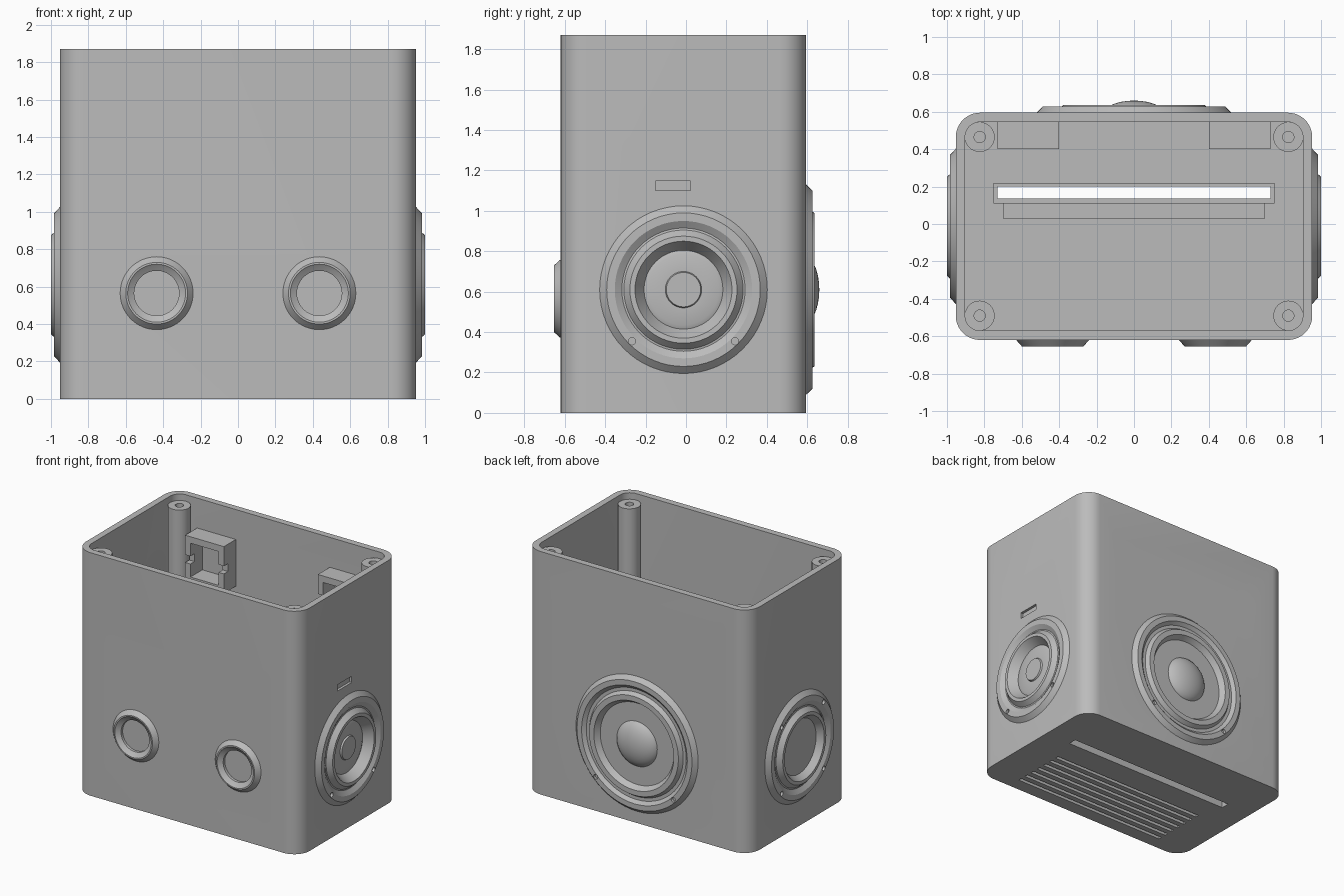
import bpy, bmesh, math
from mathutils import Matrix, Vector

cube = bpy.data.objects.get("Cube")
if cube:
    bpy.data.objects.remove(cube)

grey = bpy.data.materials.new("plain_grey")
grey.use_nodes = True
grey.diffuse_color = (0.5, 0.5, 0.5, 1)
grey.node_tree.nodes["Principled BSDF"].inputs["Base Color"].default_value = (0.5, 0.5, 0.5, 1)

W, FRONT, BACK, H, T = 0.953, -0.62, 0.595, 1.87, 0.05
MID = (FRONT + BACK) / 2


def finish(name, bm, matrix=None):
    if matrix:
        bm.transform(matrix)
    bmesh.ops.recalc_face_normals(bm, faces=bm.faces)
    mesh = bpy.data.meshes.new(name)
    bm.to_mesh(mesh)
    bm.free()
    mesh.materials.append(grey)
    obj = bpy.data.objects.new(name, mesh)
    bpy.context.collection.objects.link(obj)
    return obj


def prism(name, outline, z0, z1, matrix=None):
    """Extrude a flat outline along local z."""
    bm = bmesh.new()
    face = bm.faces.new([bm.verts.new((x, y, z0)) for x, y in outline])
    new = bmesh.ops.extrude_face_region(bm, geom=[face])["geom"]
    verts = [g for g in new if isinstance(g, bmesh.types.BMVert)]
    bmesh.ops.translate(bm, verts=verts, vec=(0, 0, z1 - z0))
    return finish(name, bm, matrix)


def rounded(hx, hy, r, cx=0, cy=0, n=10):
    pts = []
    for k, (sx, sy) in enumerate([(1, 1), (-1, 1), (-1, -1), (1, -1)]):
        for i in range(n + 1):
            a = (k + i / n) * math.pi / 2
            pts.append((cx + sx * (hx - r) + r * math.cos(a), cy + sy * (hy - r) + r * math.sin(a)))
    return pts


def circle(r, cx=0, cy=0, n=48):
    return [(cx + r * math.cos(i * math.tau / n), cy + r * math.sin(i * math.tau / n)) for i in range(n)]


def box(name, x0, x1, y0, y1, z0, z1):
    return prism(name, [(x0, y0), (x1, y0), (x1, y1), (x0, y1)], z0, z1)


def lathe(name, profile, matrix):
    """Turn a radius/height profile around local z."""
    bm = bmesh.new()
    verts = [bm.verts.new((r, 0, h)) for r, h in profile]
    edges = [bm.edges.new(pair) for pair in zip(verts, verts[1:])]
    bmesh.ops.spin(bm, geom=verts + edges, cent=(0, 0, 0), axis=(0, 0, 1), angle=math.tau, steps=64)
    bmesh.ops.remove_doubles(bm, verts=bm.verts, dist=0.0005)
    return finish(name, bm, matrix)


def wall(normal, x, y, z):
    """Local z points out of the wall, local y points up."""
    n, up = Vector(normal), Vector((0, 0, 1))
    side = up.cross(n)
    return Matrix.Translation((x, y, z)) @ Matrix((side, up, n)).transposed().to_4x4()


def cut(obj, cutters):
    for c in cutters:
        mod = obj.modifiers.new("cut", "BOOLEAN")
        mod.operation, mod.solver, mod.object = "DIFFERENCE", "EXACT", c
    graph = bpy.context.evaluated_depsgraph_get()
    mesh = bpy.data.meshes.new_from_object(obj.evaluated_get(graph))
    obj.modifiers.clear()
    obj.data = mesh
    for c in cutters:
        bpy.data.objects.remove(c)


def speaker(name, profile, hole, screw_r, screw_h, matrix):
    obj = lathe(name, profile + [(hole, 0), (hole, -T), (0, -T)], matrix)
    cut(obj, [prism("screw_hole", circle(0.018, sx * screw_r, sy * screw_r, 16), screw_h - 0.02, 0.1, matrix)
              for sx in (1, -1) for sy in (1, -1)])
    return prism("speaker_opening", circle(hole, n=64), -0.1, 0.1, matrix)


cutters = []

# Speakers on both sides and on the back
side_profile = [(0, 0), (0.085, 0), (0.09, -0.012), (0.175, -0.012), (0.195, -0.02), (0.24, 0.047),
                (0.265, 0.047), (0.295, 0.012), (0.305, 0.01), (0.34, 0.032), (0.38, 0.032), (0.415, 0)]
for name, s in (("left", 1), ("right", -1)):
    cutters.append(speaker(name + "_speaker", side_profile, 0.35, 0.255, 0.032,
                           wall((s, 0, 0), s * W, MID, 0.61)))
dome = [(0.18 * math.sin(a), -0.025 + 0.09 * math.cos(a)) for a in [i * math.pi / 16 for i in range(9)]]
back_profile = dome + [(0.2, -0.03), (0.29, -0.005), (0.3, -0.02), (0.34, 0.04), (0.38, 0.04),
                       (0.4, 0.01), (0.425, 0.01), (0.45, 0.032), (0.49, 0.032), (0.52, 0)]
cutters.append(speaker("back_speaker", back_profile, 0.43, 0.33, 0.032, wall((0, 1, 0), 0, BACK, 0.61)))

# Front ports
port_profile = [(0, -0.01), (0.12, -0.01), (0.12, 0.01), (0.145, 0.026), (0.155, 0.034), (0.165, 0.034), (0.195, 0)]
for name, s in (("left", 1), ("right", -1)):
    place = wall((0, -1, 0), s * 0.435, FRONT, 0.565)
    lathe(name + "_port", port_profile + [(0.15, 0), (0.15, -T), (0, -T)], place)
    cutters.append(prism("port_opening", circle(0.15), -0.1, 0.1, place))

# Back button holes and engraved chevrons
for x, r in ((-0.56, 0.11), (0, 0.075), (0.56, 0.11)):
    cutters.append(prism("button_hole", circle(r), -0.1, 0.1, wall((0, 1, 0), x, BACK, 1.46)))
for s in (1, -1):
    for shift in (-0.04, 0.04):
        place = wall((0, 1, 0), s * 0.56, BACK, 1.21)
        tip = [(0.035, 0), (-0.035, 0.05), (-0.035, 0.025), (0, 0), (-0.035, -0.025), (-0.035, -0.05)]
        cutters.append(prism("chevron", [(-s * x + shift, y) for x, y in tip], -0.02, 0.02, place))

# Switch slot and indicator on the left wall
side = wall((1, 0, 0), W, -0.065, 0)
cutters.append(prism("switch_slot", rounded(0.245, 0.08, 0.079, 0, 1.27), -0.1, 0.1, side))
cutters.append(prism("indicator", rounded(0.087, 0.024, 0.002, 0, 1.125, 1), -0.02, 0.02, side))

# Underside slot and grooves
cutters.append(box("bottom_slot", -0.73, 0.73, 0.135, 0.2, -0.1, 0.3))
for i in range(7):
    y = -0.5 + i * 0.07
    cutters.append(box("groove", -0.67, 0.67, y - 0.014, y + 0.014, -0.1, 0.025))

# Open-topped case
half = (BACK - FRONT) / 2
case = prism("case", rounded(W, half, 0.13, 0, MID), 0, H)
cutters.insert(0, prism("cavity", rounded(W - T, half - T, 0.08, 0, MID), T, H + 0.2))
cut(case, cutters)

# Corner screw posts
for sx in (1, -1):
    for y in (-0.49, 0.465):
        post = prism("screw_post", circle(0.08, sx * 0.825, y, 32), T - 0.01, 1.82)
        cut(post, [prism("pilot", circle(0.03, sx * 0.825, y, 24), 1.5, 2)])

# Button brackets behind the back wall
for s in (1, -1):
    cx = s * 0.565
    bracket = box("button_bracket", cx - 0.165, cx + 0.165, 0.4, BACK - T, 1.28, 1.64)
    cut(bracket, [box("opening", cx - 0.12, cx + 0.12, 0.3, 0.7, 1.33, 1.59),
                  box("notch", cx - 0.3, cx + 0.3, 0.3, 0.45, 1.43, 1.49)])

# Slot sleeve and rib on the floor
sleeve = box("slot_sleeve", -0.75, 0.75, 0.11, 0.22, T - 0.01, 0.15)
cut(sleeve, [box("sleeve_gap", -0.73, 0.73, 0.135, 0.2, 0, 0.3)])
box("floor_rib", -0.7, 0.7, 0.03, 0.11, T - 0.01, 0.1)

# Smooth round parts, keep hard edges
bpy.ops.object.select_all(action="DESELECT")
for obj in bpy.context.collection.objects:
    if obj.type == "MESH" and obj.data.materials and obj.data.materials[0] == grey:
        obj.select_set(True)
        bpy.context.view_layer.objects.active = obj
bpy.ops.object.shade_smooth_by_angle(angle=math.radians(25))
